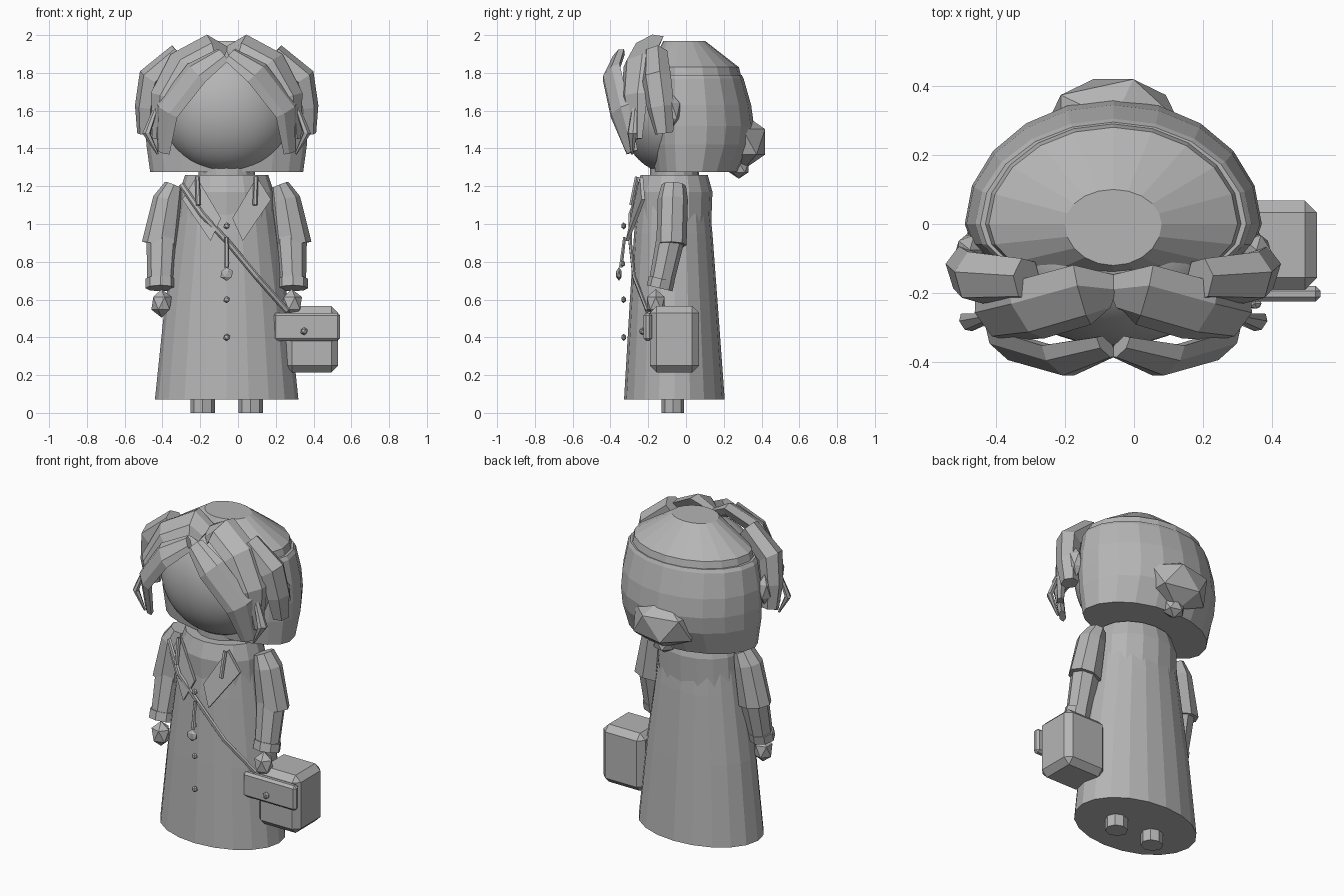
import bpy, bmesh, math
from mathutils import Vector, Matrix

if "Cube" in bpy.data.objects:
    bpy.data.objects.remove(bpy.data.objects["Cube"])

CX = -0.06  # mirror line of the figure
grey = bpy.data.materials.new("plain grey")
grey.diffuse_color = (0.46, 0.46, 0.46, 1)
grey.use_nodes = True
grey.node_tree.nodes["Principled BSDF"].inputs["Base Color"].default_value = grey.diffuse_color


def finish(name, bm, smooth=False):
    bmesh.ops.recalc_face_normals(bm, faces=bm.faces)
    me = bpy.data.meshes.new(name)
    for f in bm.faces:
        f.smooth = smooth
    bm.to_mesh(me)
    bm.free()
    me.materials.append(grey)
    ob = bpy.data.objects.new(name, me)
    bpy.context.collection.objects.link(ob)
    return ob


def skin(name, rings):
    """Closed skin over equal-sized rings of points."""
    bm = bmesh.new()
    vs = [[bm.verts.new(p) for p in r] for r in rings]
    n = len(vs[0])
    for a, b in zip(vs, vs[1:]):
        for i in range(n):
            bm.faces.new((a[i], a[(i + 1) % n], b[(i + 1) % n], b[i]))
    bm.faces.new(vs[0])
    bm.faces.new(vs[-1])
    return finish(name, bm)


def oval(name, profile, cy, sides):
    """Profile rows: x radius, back radius, front radius, height."""
    rings = []
    for rx, rb, rf, z in profile:
        ring = []
        for i in range(sides):
            a = 2 * math.pi * i / sides
            s = math.sin(a)
            ring.append((CX + rx * math.cos(a), cy + s * (rb if s > 0 else rf), z))
        rings.append(ring)
    return skin(name, rings)


def strip(name, rows, sides=6, center=None, facing=(0, -1, 0)):
    """Rows: point, half width, half thickness; flat side faces out from center."""
    pts = [Vector(r[0]) for r in rows]
    rings = []
    for i, (_, w, th) in enumerate(rows):
        t = (pts[min(i + 1, len(pts) - 1)] - pts[max(i - 1, 0)]).normalized()
        n = pts[i] - Vector(center) if center else Vector(facing)
        n = (n - t * n.dot(t)).normalized()
        side = t.cross(n)
        rings.append([pts[i] + side * w * math.cos(2 * math.pi * k / sides)
                      + n * th * math.sin(2 * math.pi * k / sides) for k in range(sides)])
    return skin(name, rings)


def ball(name, loc, size, subdiv=1):
    bm = bmesh.new()
    bmesh.ops.create_icosphere(bm, subdivisions=subdiv, radius=1,
                               matrix=Matrix.Translation(loc) @ Matrix.Diagonal((*size, 1)))
    return finish(name, bm)


def box(name, lo, hi, bevel):
    lo, hi = Vector(lo), Vector(hi)
    bm = bmesh.new()
    bmesh.ops.create_cube(bm, size=1, matrix=Matrix.Translation((lo + hi) / 2)
                          @ Matrix.Diagonal((*(hi - lo), 1)))
    bmesh.ops.bevel(bm, geom=bm.edges[:], offset=bevel, segments=1, affect='EDGES')
    return finish(name, bm)


# Coat skirt and bodice
oval("coat_skirt", [(.38, .265, .268, .07), (.33, .23, .24, .55), (.272, .20, .215, .95),
                    (.25, .185, .20, 1.10)], -.06, 20)
oval("coat_bodice", [(.265, .19, .20, .90), (.25, .20, .21, 1.17), (.22, .175, .18, 1.26)], -.06, 16)
oval("neck", [(.15, .13, .13, 1.24), (.15, .13, .13, 1.31)], -.06, 16)

# Face
bm = bmesh.new()
bmesh.ops.create_uvsphere(bm, u_segments=40, v_segments=24, radius=1,
                          matrix=Matrix.Translation((CX, -.09, 1.605))
                          @ Matrix.Diagonal((.35, .262, .335, 1)))
finish("face", bm, True)

# Bobbed hair, crown and bun
oval("hair_bob", [(.405, .275, .17, 1.275), (.425, .345, .19, 1.42), (.43, .36, .19, 1.52),
                  (.425, .345, .19, 1.63), (.40, .305, .19, 1.77), (.385, .295, .19, 1.79)], 0, 20)
oval("hair_crown", [(.375, .295, .19, 1.77), (.36, .28, .19, 1.83), (.14, .10, .12, 1.97)], 0, 20)
ball("hair_bun", (CX, .30, 1.435), (.21, .14, .15))
ball("bun_tail", (CX + .01, .28, 1.30), (.07, .06, .06))

HEAD = (CX, 0, 1.6)
for s, tag in ((-1, "left"), (1, "right")):
    def P(dx, y, z):
        return (CX + s * dx, y, z)

    # Hair locks
    strip("front_bang_" + tag, [(P(.02, -.355, 1.895), .05, .025), (P(.16, -.395, 1.80), .08, .03),
                                (P(.315, -.35, 1.60), .08, .03), (P(.335, -.285, 1.38), .045, .02)],
          center=HEAD)
    strip("middle_lock_" + tag, [(P(.01, -.20, 1.90), .065, .03), (P(.09, -.205, 1.95), .10, .04),
                                 (P(.25, -.25, 1.86), .10, .045), (P(.35, -.27, 1.68), .085, .04),
                                 (P(.37, -.26, 1.45), .035, .02)], center=HEAD)
    strip("side_lock_" + tag, [(P(.25, -.16, 1.90), .065, .06), (P(.40, -.155, 1.77), .08, .07),
                               (P(.425, -.135, 1.62), .075, .06), (P(.425, -.115, 1.48), .05, .05)],
          center=HEAD)
    strip("hair_wisp_" + tag, [(P(.37, -.27, 1.63), .015, .01), (P(.425, -.285, 1.48), .03, .018),
                               (P(.365, -.285, 1.37), .006, .006)], center=HEAD)
    ball("ear_" + tag, P(.415, -.075, 1.6), (.045, .05, .09))

    # Sleeves, cuffs and hands
    strip("upper_sleeve_" + tag, [(P(.28, -.065, 1.205), .05, .065), (P(.31, -.07, 1.13), .08, .08),
                                  (P(.35, -.077, .89), .10, .08)], sides=8)
    strip("lower_sleeve_" + tag, [(P(.34, -.08, .93), .085, .075), (P(.35, -.135, .67), .07, .065)],
          sides=8)
    strip("cuff_" + tag, [(P(.35, -.128, .71), .08, .07), (P(.35, -.14, .66), .08, .07)], sides=8)
    ball("hand_" + tag, P(.345, -.16, .58), (.06, .055, .075))

    # Feet
    strip("foot_" + tag, [(P(.127, -.07, .0), .065, .06), (P(.127, -.07, .10), .065, .06)], sides=8)

    # Lapels: flat plates folded out from the neck, with a thin collar edge
    outline = [P(.16, -.245, 1.25), P(.03, -.29, 1.03), P(.085, -.32, .91), P(.235, -.235, 1.13)]
    skin("lapel_" + tag, [outline, [(x, y + .018, z) for x, y, z in outline]])
    strip("collar_edge_" + tag, [(P(.155, -.26, 1.25), .013, .012), (P(.15, -.29, 1.10), .013, .012)])

# Buttons and pendant
for i, z in enumerate((.99, .60, .40)):
    ball("button_%d" % (i + 1), (CX, -.33, z), (.019, .014, .019))
strip("pendant_cord", [((CX, -.325, .93), .011, .009), ((CX, -.345, .77), .013, .011)])
ball("pendant_knot", (CX, -.335, .79), (.017, .015, .017))
ball("pendant_bead", (CX, -.355, .735), (.037, .017, .036))

# Shoulder strap across the chest
strip("bag_strap", [((-.30, -.235, 1.21), .016, .01), ((-.19, -.295, 1.05), .016, .01),
                    ((-.05, -.295, .90), .016, .01), ((.10, -.275, .72), .016, .01),
                    ((.26, -.205, .54), .016, .01)])

# Bag with flap and clasp
box("bag_body", (.25, -.19, .215), (.53, .068, .565), .035)
box("bag_flap", (.185, -.225, .38), (.54, -.18, .53), .014)
ball("bag_clasp", (.35, -.23, .432), (.021, .018, .021))
